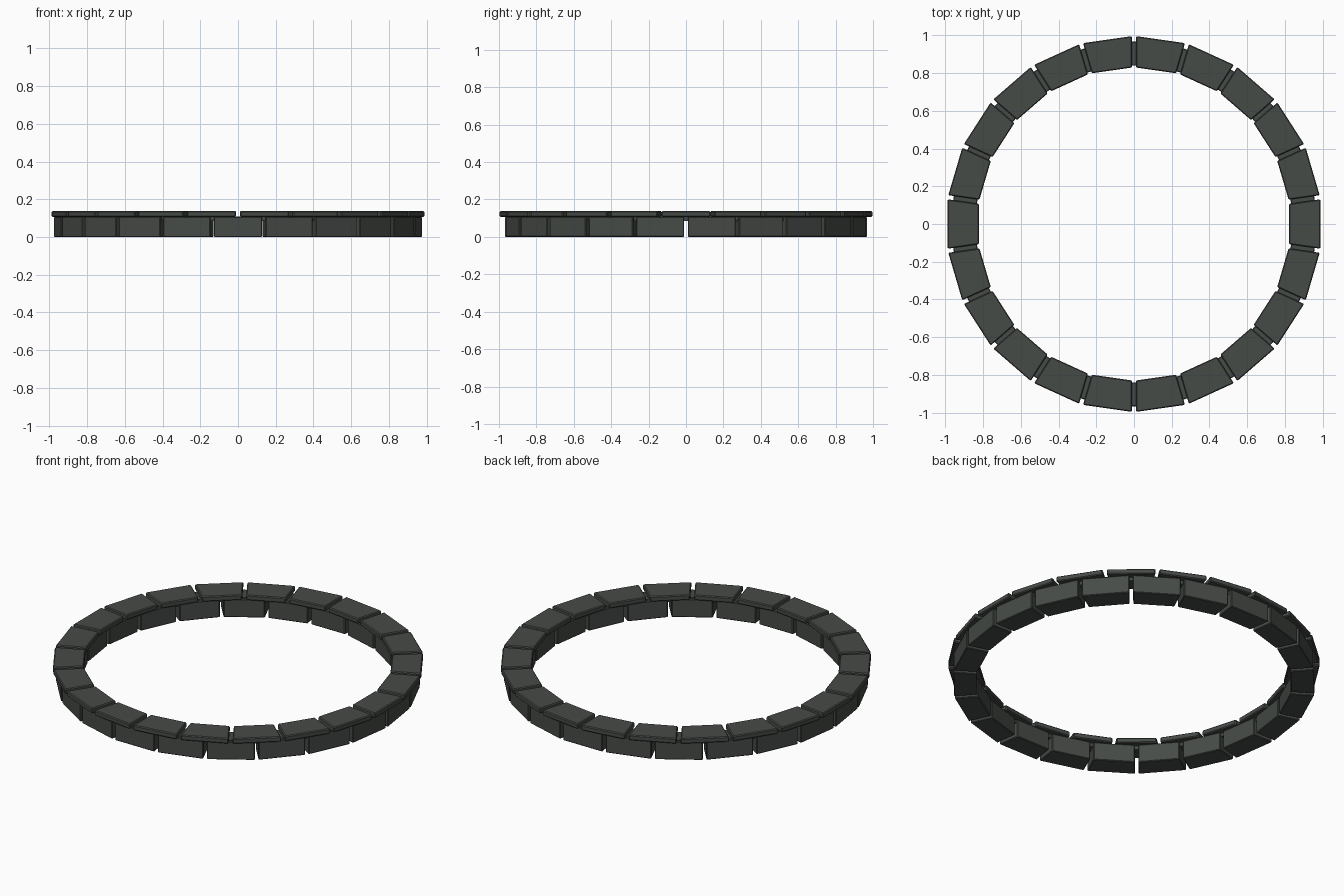
import bpy
import bmesh
import math

cube = bpy.data.objects.get("Cube")
if cube:
    bpy.data.objects.remove(cube, do_unlink=True)

COUNT = 22
STEP = 2 * math.pi / COUNT

stone = bpy.data.materials.new("dark_stone")
stone.use_nodes = True
colour = (0.062, 0.070, 0.063, 1)
stone.diffuse_color = colour
stone.node_tree.nodes["Principled BSDF"].inputs["Base Color"].default_value = colour


def add_object(name, bm):
    bmesh.ops.recalc_face_normals(bm, faces=bm.faces)
    mesh = bpy.data.meshes.new(name)
    bm.to_mesh(mesh)
    bm.free()
    mesh.materials.append(stone)
    obj = bpy.data.objects.new(name, mesh)
    bpy.context.collection.objects.link(obj)
    return obj


def wedge(name, angle, inner, outer, bottom, top, gap, bevel):
    """One tapered block with flat inner and outer faces, turned into place."""
    bm = bmesh.new()
    slope = math.tan(STEP / 2)
    corners = []
    for r, side in ((inner, -1), (outer, -1), (outer, 1), (inner, 1)):
        corners.append(bm.verts.new((r, side * (r * slope - gap / 2), bottom)))
    base = bm.faces.new(corners)
    lid = bmesh.ops.extrude_face_region(bm, geom=[base])
    raised = [v for v in lid["geom"] if isinstance(v, bmesh.types.BMVert)]
    bmesh.ops.translate(bm, verts=raised, vec=(0, 0, top - bottom))
    bmesh.ops.bevel(bm, geom=bm.edges[:], offset=bevel, segments=1, affect="EDGES")
    obj = add_object(name, bm)
    obj.rotation_euler.z = angle


# Two courses of blocks, staggered by half a block
for i in range(COUNT):
    wedge(f"wall_block_{i + 1}", (i + 0.5) * STEP, 0.84, 0.967, 0, 0.107, 0.02, 0.004)
    wedge(f"cap_stone_{i + 1}", i * STEP, 0.823, 0.988, 0.107, 0.138, 0.022, 0.005)

# Recessed bed joint that ties the courses together
bm = bmesh.new()
profile = [bm.verts.new((r, 0, z)) for r, z in
           ((0.86, 0.086), (0.95, 0.086), (0.95, 0.109), (0.86, 0.109))]
section = [bm.edges.new((profile[k], profile[(k + 1) % 4])) for k in range(4)]
bmesh.ops.spin(bm, geom=profile + section, cent=(0, 0, 0), axis=(0, 0, 1),
               angle=2 * math.pi, steps=COUNT * 2, use_merge=True)
add_object("bed_joint", bm)
